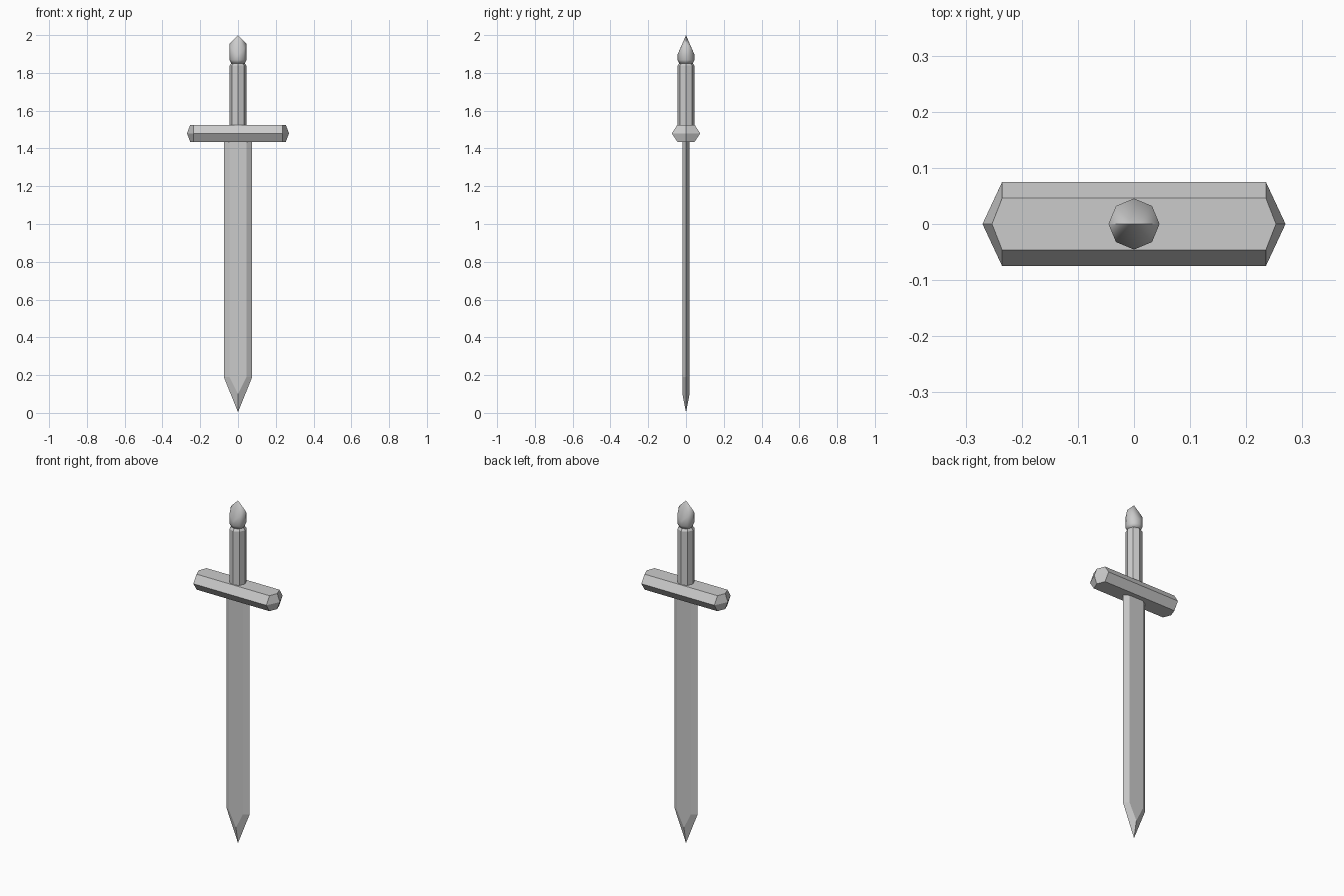
import bpy
from math import cos, sin, pi

if "Cube" in bpy.data.objects:
    bpy.data.objects.remove(bpy.data.objects["Cube"])


def make_obj(name, verts, faces, smooth=None):
    me = bpy.data.meshes.new(name)
    me.from_pydata(verts, [], faces)
    ob = bpy.data.objects.new(name, me)
    bpy.context.collection.objects.link(ob)
    bpy.context.view_layer.objects.active = ob
    ob.select_set(True)
    # consistent outward normals
    bpy.ops.object.mode_set(mode='EDIT')
    bpy.ops.mesh.select_all(action='SELECT')
    bpy.ops.mesh.normals_make_consistent(inside=False)
    bpy.ops.object.mode_set(mode='OBJECT')
    if smooth:
        bpy.ops.object.shade_smooth_by_angle(angle=smooth)
    ob.select_set(False)
    return ob


def loft(rings, top=None):
    """Skin equal-sized rings; cap the bottom, and cap or point the top."""
    n = len(rings[0])
    verts = [v for r in rings for v in r]
    faces = [tuple(range(n))]
    for k in range(len(rings) - 1):
        a, b = k * n, (k + 1) * n
        faces += [(a + i, a + (i + 1) % n, b + (i + 1) % n, b + i) for i in range(n)]
    last = (len(rings) - 1) * n
    if top:
        verts.append(top)
        faces += [(last + i, last + (i + 1) % n, len(verts) - 1) for i in range(n)]
    else:
        faces.append(tuple(last + i for i in range(n)))
    return verts, faces


def octagon(r, z):
    heights = z if isinstance(z, (list, tuple)) else [z] * 8
    return [(r * cos(i * pi / 4), r * sin(i * pi / 4), heights[i]) for i in range(8)]


# Blade: hexagonal section whose flats end in a point above the tip
section = [(-0.075, 0), (-0.045, -0.019), (0.045, -0.019),
           (0.075, 0), (0.045, 0.019), (-0.045, 0.019)]
verts = [(x, y, z) for z in (1.46, 0.19) for x, y in section]
verts += [(0, -0.019, 0.10), (0, 0.019, 0.10), (0, 0, 0.003)]
faces = [(0, 1, 2, 3, 4, 5),
         (0, 1, 7, 6), (2, 3, 9, 8), (3, 4, 10, 9), (5, 0, 6, 11),
         (1, 2, 8, 12, 7), (4, 5, 11, 13, 10),
         (6, 7, 12, 14), (8, 9, 14, 12), (9, 10, 13, 14), (11, 6, 14, 13)]
make_obj("blade", verts, faces)

# Crossguard: hexagonal bar with pointed ends
rings = []
for z, y, x in ((1.435, 0.046, 0.253), (1.48, 0.075, 0.27), (1.525, 0.046, 0.253)):
    rings.append([(-x, 0, z), (-0.235, -y, z), (0.235, -y, z),
                  (x, 0, z), (0.235, y, z), (-0.235, y, z)])
make_obj("crossguard", *loft(rings))

# Grip: octagonal handle with a narrow neck
make_obj("grip", *loft([octagon(r, z) for r, z in
         ((0.045, 1.50), (0.045, 1.838), (0.036, 1.85), (0.036, 1.86))]), smooth=0.6)

# Pommel: octagonal bud, higher at its sides and drawn to a point
shoulder = [1.955, 1.925, 1.895, 1.925] * 2
make_obj("pommel", *loft([octagon(0.036, 1.85), octagon(0.045, 1.868),
                          octagon(0.0455, shoulder)], top=(0, 0, 2.0)), smooth=1.2)
